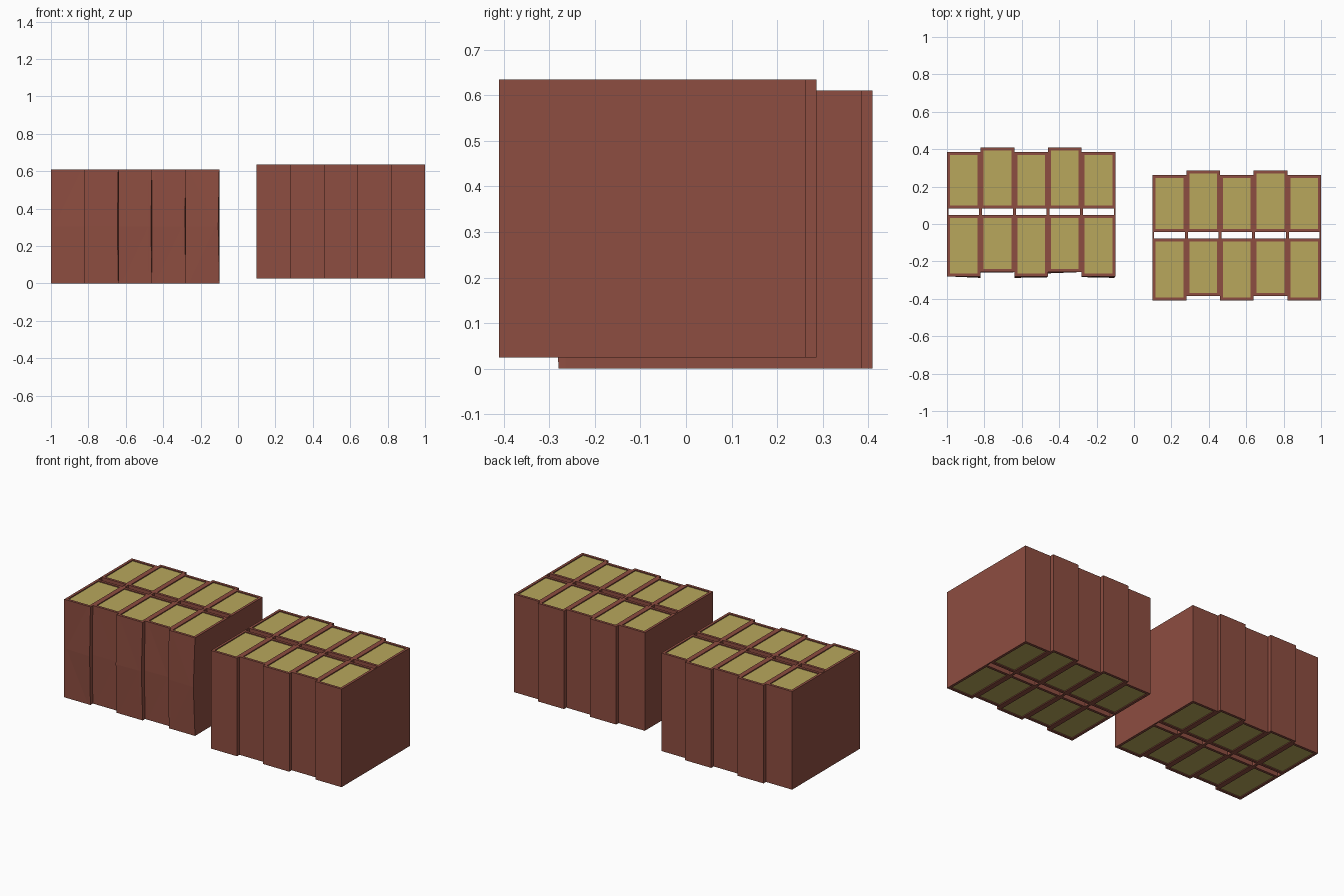
import bpy, bmesh

if "Cube" in bpy.data.objects:
    bpy.data.objects.remove(bpy.data.objects["Cube"])


def material(name, rgb):
    m = bpy.data.materials.new(name)
    m.diffuse_color = (*rgb, 1)
    m.use_nodes = True
    m.node_tree.nodes["Principled BSDF"].inputs["Base Color"].default_value = m.diffuse_color
    return m


COVER = material("cover_brown", (0.27, 0.075, 0.052))
PAGES = material("page_yellow", (0.48, 0.39, 0.107))
W, H, T, U = 0.18, 0.61, 0.016, 0.008   # column width, height, cover wall, thin end wall


def finish(bm, name, mat, loc):
    bmesh.ops.recalc_face_normals(bm, faces=bm.faces)
    mesh = bpy.data.meshes.new(name)
    bm.to_mesh(mesh)
    bm.free()
    mesh.materials.append(mat)
    ob = bpy.data.objects.new(name, mesh)
    ob.location = loc
    bpy.context.collection.objects.link(ob)


def cover(name, loc, front, back, gap, bulge=None):
    # Brown frame: a grid of wall cells with two page openings and a gap, extruded up
    bm = bmesh.new()
    xs = [0, U, T, W - T, W - U, W]
    ys = [front, front + T, gap[0] - T, gap[0], gap[1], gap[1] + T, back - T, back]
    grid = [[bm.verts.new((x, y, 0)) for x in xs] for y in ys]
    for r in range(7):
        for c in range(5):
            is_page = r in (1, 5) and c == 2
            is_gap = r == 3 and 1 <= c <= 3
            if not (is_page or is_gap):
                bm.faces.new((grid[r][c], grid[r][c + 1], grid[r + 1][c + 1], grid[r + 1][c]))
    ext = bmesh.ops.extrude_face_region(bm, geom=bm.faces[:], use_keep_orig=True)
    bmesh.ops.translate(bm, vec=(0, 0, H),
                        verts=[v for v in ext["geom"] if isinstance(v, bmesh.types.BMVert)])
    if bulge:
        # Slightly warped front face, displaced at mid height
        bmesh.ops.bisect_plane(bm, geom=bm.verts[:] + bm.edges[:] + bm.faces[:],
                               plane_co=(0, 0, H / 2), plane_no=(0, 0, 1))
        for v in bm.verts:
            if abs(v.co.y - front) < 1e-5 and 0.1 < v.co.z < H - 0.1:
                k = v.co.x / W
                v.co.y += bulge[0] * (1 - k) + bulge[1] * k
                v.co.x -= bulge[2] * k
        bmesh.ops.triangulate(bm, faces=[f for f in bm.faces
                                         if all(v.co.y < front + 1e-3 for v in f.verts)])
    finish(bm, name, COVER, loc)


def pages(name, loc, y0, y1):
    # Yellow page block, a little shorter than the cover
    bm = bmesh.new()
    bmesh.ops.create_cube(bm, size=1)
    for v in bm.verts:
        v.co.x = T + (v.co.x + 0.5) * (W - 2 * T)
        v.co.y = y0 + (v.co.y + 0.5) * (y1 - y0)
        v.co.z = 0.006 + (v.co.z + 0.5) * (H - 0.012)
    finish(bm, name, PAGES, loc)


BULGES = [(0, -0.008, 0.0), (-0.004, -0.002, 0.005), (-0.008, -0.005, 0.006),
          (-0.008, -0.001, 0.004), (-0.004, -0.008, 0.006)]

# Stack: name, left x, base z, front y, back y, gap, warped front
stacks = [("left", -1.0, 0.0, -0.28, 0.385, (0.048, 0.082), True),
          ("right", 0.1, 0.025, -0.41, 0.262, (-0.077, -0.043), False)]
for side, x0, z0, front, back, gap, warped in stacks:
    for i in range(5):
        push = 0.024 if i % 2 else 0.0      # every second column sits further back
        f, b = front + push, back + push
        loc = (x0 + i * W, 0, z0)
        cover(f"{side}_cover_{i + 1}", loc, f, b, gap, BULGES[i] if warped else None)
        pages(f"{side}_front_pages_{i + 1}", loc, f + T, gap[0] - T)
        pages(f"{side}_back_pages_{i + 1}", loc, gap[1] + T, b - T)
